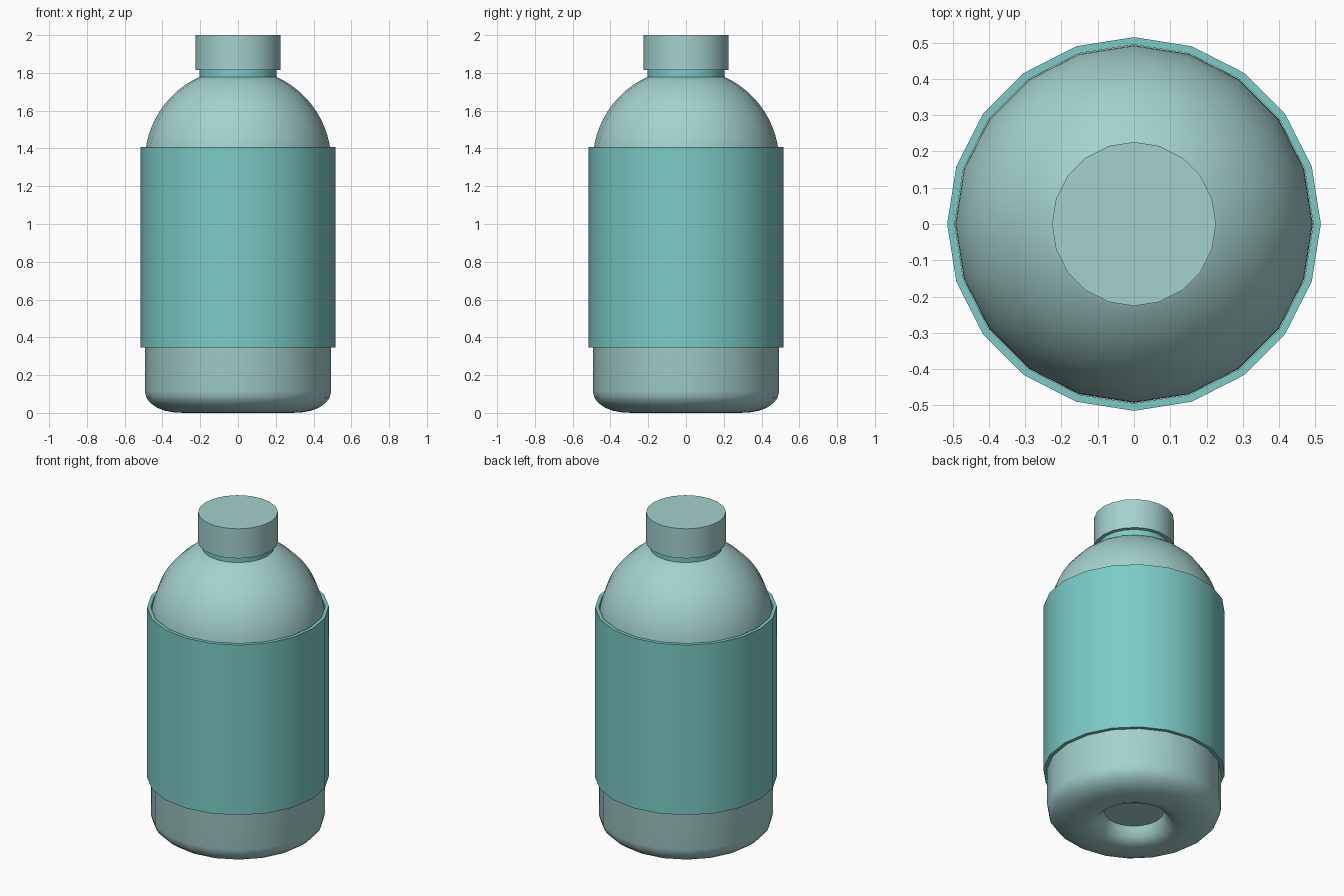
import bpy, bmesh, math

if "Cube" in bpy.data.objects:
    bpy.data.objects.remove(bpy.data.objects["Cube"])

SIDES = 20


def material(name, rgb):
    m = bpy.data.materials.new(name)
    m.diffuse_color = (*rgb, 1)
    m.use_nodes = True
    m.node_tree.nodes["Principled BSDF"].inputs["Base Color"].default_value = m.diffuse_color
    return m


def lathe(name, profile, mat, closed=False):
    """Spin an (r, z) profile around z; r = 0 gives a single pole-free cap."""
    bm = bmesh.new()
    rings = []
    for r, z in profile:
        rings.append([bm.verts.new((r * math.cos(2 * math.pi * i / SIDES),
                                    r * math.sin(2 * math.pi * i / SIDES), z))
                      for i in range(SIDES)])
    pairs = list(zip(rings, rings[1:]))
    if closed:
        pairs.append((rings[-1], rings[0]))
    for a, b in pairs:
        for i in range(SIDES):
            j = (i + 1) % SIDES
            bm.faces.new((a[i], a[j], b[j], b[i]))
    if not closed:
        bm.faces.new(rings[0][::-1])
        bm.faces.new(rings[-1])
    bmesh.ops.recalc_face_normals(bm, faces=bm.faces)
    me = bpy.data.meshes.new(name)
    bm.to_mesh(me)
    bm.free()
    ob = bpy.data.objects.new(name, me)
    bpy.context.collection.objects.link(ob)
    me.materials.append(mat)
    bpy.ops.object.select_all(action='DESELECT')
    ob.select_set(True)
    bpy.context.view_layer.objects.active = ob
    bpy.ops.object.shade_smooth_by_angle(angle=math.radians(35))
    return ob


pale = material("pale_teal", (0.37, 0.64, 0.61))
teal = material("teal", (0.20, 0.60, 0.57))

# Bottle body: recessed base, rounded foot, straight wall, domed shoulder
R = 0.493
base = [(0.17, 0.09), (0.18, 0.065), (0.197, 0.038), (0.22, 0.016), (0.25, 0.004), (0.285, 0.0)]
foot = [(0.34, 0.003), (0.39, 0.012), (0.43, 0.028), (0.463, 0.052), (0.485, 0.08), (R, 0.115)]
a_end = math.acos(0.2 / R)
dome = [(R * math.cos(a_end * i / 12), 1.33 + R * math.sin(a_end * i / 12)) for i in range(13)]
lathe("bottle_body", base + foot + dome, pale)

# Wrap-around sleeve
lathe("sleeve", [(0.515, 0.345), (0.515, 1.408), (0.494, 1.408), (0.494, 0.345)], teal, closed=True)

# Neck and cap
lathe("neck", [(0.204, 1.765), (0.204, 1.825)], teal)
lathe("cap", [(0.226, 1.815), (0.226, 2.0)], pale)
